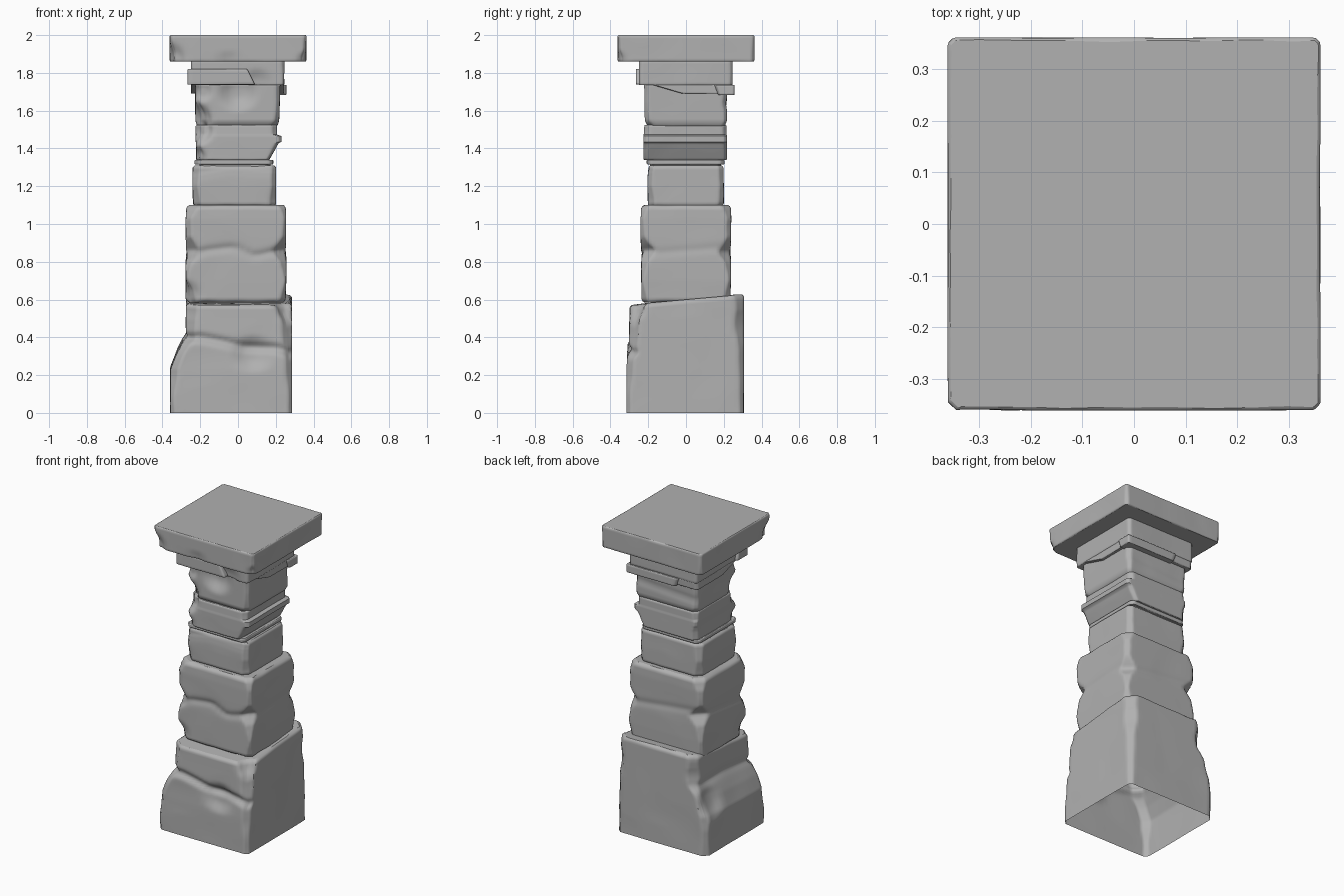
import bpy, bmesh, math
from mathutils import Vector, noise

if "Cube" in bpy.data.objects:
    bpy.data.objects.remove(bpy.data.objects["Cube"])

# Mid-grey stone
STONE = bpy.data.materials.new('grey_stone')
STONE.diffuse_color = (.44, .44, .44, 1)
STONE.use_nodes = True
STONE.node_tree.nodes["Principled BSDF"].inputs["Base Color"].default_value = STONE.diffuse_color


def lerp_table(rows, v):
    """Linear interpolation in rows whose first entry is the key."""
    for a, b in zip(rows, rows[1:]):
        if v <= b[0]:
            t = max(0.0, (v - a[0]) / max(b[0] - a[0], 1e-6))
            return [p + (q - p) * t for p, q in zip(a[1:], b[1:])]
    return list(rows[-1][1:])


def smooth(t):
    t = min(1, max(0, t))
    return t * t * (3 - 2 * t)


FACES = {'front': Vector((0, -1)), 'back': Vector((0, 1)),
         'left': Vector((-1, 0)), 'right': Vector((1, 0))}


def stone(name, rows, tilt=0.0, edge=0.012, cracks=(), scoops=(), open_bottom=False, seed=0, n=26, step=0.012):
    """Worn block lofted through rows (z, x0, x1, y0, y1, corner chamfer).
    cracks: (face, [(u, z)..], inset above, groove); scoops: (x, y, z, radius, depth)"""
    zb, zt = rows[0][0], rows[-1][0]
    count = max(6, int((zt - zb) / step))
    zs = {zb, zb + edge * .4, zb + edge, zt - edge, zt - edge * .4, zt}
    zs |= {zb + edge + (zt - zb - 2 * edge) * i / count for i in range(1, count)}
    bm, rings = bmesh.new(), []
    for z in sorted(zs):
        x0, x1, y0, y1, c = lerp_table(rows, z)
        ring = []
        near_end = max(0, 1 - (z - zb) / edge) if not open_bottom else 0
        near_end = max(near_end, 1 - (zt - z) / edge)
        for side in range(4):
            for i in range(n):
                t = math.sin(math.pi / 2 * (2 * i / n - 1))
                u, v = [(t, -1), (1, t), (-t, 1), (-1, -t)][side]
                x = x0 + (x1 - x0) * (u + 1) / 2
                y = y0 + (y1 - y0) * (v + 1) / 2
                sx, sy = (1 if u >= 0 else -1), (1 if v >= 0 else -1)
                nx = (-1 if abs(x - x0) < 1e-4 else 1 if abs(x - x1) < 1e-4 else 0)
                ny = (-1 if abs(y - y0) < 1e-4 else 1 if abs(y - y1) < 1e-4 else 0)
                # chipped vertical corners
                a, b = min(x - x0, x1 - x), min(y - y0, y1 - y)
                cc = c * (1 + .7 * noise.noise(Vector((sx * 3.3, sy * 5.1 + seed, z * 7))))
                d = max(0, cc - a - b) / 2
                w = {'front': smooth((y0 + .1 - y) / .08), 'back': smooth((y - y1 + .1) / .08),
                     'left': smooth((x0 + .1 - x) / .08), 'right': smooth((x - x1 + .1) / .08)}
                p = Vector((x - sx * d, y - sy * d))
                # rounded rims and gentle surface wear
                wear = noise.noise(Vector((x * 5, y * 5, z * 5 + seed)))
                rim = near_end ** 2 * edge * (1 + .8 * noise.noise(Vector((x * 9, y * 9, seed))))
                if d > 0:
                    nx, ny = sx * .7, sy * .7
                p -= Vector((nx, ny)) * (rim + max(0, wear) * .004)
                for face, line, above, groove in cracks:
                    uu = x if face in ('front', 'back') else y
                    h = z - lerp_table(line, uu)[0]
                    amt = above * smooth(h / .02) + groove * math.exp(-(h / .022) ** 2)
                    p -= FACES[face] * w[face] * amt
                for (cx, cy, cz, r, depth) in scoops:
                    k = (Vector((x, y, z)) - Vector((cx, cy, cz))).length / r
                    if k < 1:
                        p -= Vector((cx, cy)).normalized() * depth * smooth(1.4 * (1 - k))
                ring.append(bm.verts.new((p.x, p.y, z + tilt * y * smooth((z - zb) / (zt - zb)))))
        rings.append(ring)
    for r, s in zip(rings, rings[1:]):
        for i in range(len(r)):
            j = (i + 1) % len(r)
            bm.faces.new((r[i], r[j], s[j], s[i]))
    bm.faces.new(rings[-1])
    if not open_bottom:
        bm.faces.new(rings[0][::-1])
    mesh = bpy.data.meshes.new(name)
    bm.to_mesh(mesh)
    bm.free()
    mesh.materials.append(STONE)
    ob = bpy.data.objects.new(name, mesh)
    bpy.context.collection.objects.link(ob)
    bpy.ops.object.select_all(action='DESELECT')
    ob.select_set(True)
    bpy.context.view_layer.objects.active = ob
    bpy.ops.object.shade_smooth_by_angle(angle=math.radians(52))
    for poly in mesh.polygons:          # flat bed faces
        if len(poly.vertices) > 4:
            poly.use_smooth = False
    return ob


# Flared foundation stone, open underneath, with a split across front and left
stone('base_stone', [
    (0, -.36, .287, -.315, .307, .025), (.24, -.36, .287, -.315, .307, .03),
    (.33, -.325, .287, -.313, .307, .035), (.42, -.278, .287, -.312, .307, .04),
    (.52, -.276, .287, -.308, .307, .045), (.60, -.276, .287, -.306, .307, .07)],
    tilt=.09, edge=.016, open_bottom=True, seed=1,
    cracks=[('front', [(-.36, .41), (-.2, .42), (-.1, .40), (.03, .365), (.2, .36), (.29, .33)], .008, .022),
            ('left', [(-.32, .42), (0, .44), (.3, .40)], 0, .008)],
    scoops=[(.08, -.33, .33, .12, .025), (-.37, .22, .32, .13, .03), (.3, -.32, .6, .13, .025)])

# Large shaft stone with a worn waist
stone('shaft_stone', [
    (.585, -.277, .252, -.236, .235, .035), (.70, -.277, .256, -.237, .238, .015),
    (.80, -.277, .256, -.237, .238, .03), (.86, -.275, .255, -.236, .237, .065),
    (.93, -.277, .256, -.237, .238, .025), (1.03, -.277, .256, -.237, .24, .025),
    (1.10, -.273, .253, -.234, .238, .06)], edge=.018, seed=4,
    cracks=[('front', [(-.28, .80), (-.18, .86), (-.02, .88), (.08, .83), (.26, .87)], -.003, .008),
            ('back', [(-.28, .9), (0, .87), (.26, .84)], 0, .005),
            ('right', [(-.24, .84), (.24, .88)], 0, .004),
            ('left', [(-.24, .82), (.24, .88)], 0, .006)],
    scoops=[(-.28, -.24, .62, .1, .025)])

# Lower neck block
stone('neck_block', [
    (1.095, -.238, .202, -.202, .20, .035), (1.2, -.242, .202, -.204, .20, .02),
    (1.31, -.24, .202, -.204, .199, .03)], edge=.013, seed=8,
    cracks=[('front', [(-.24, 1.25), (-.05, 1.285), (.2, 1.27)], .006, .003)])

# Thin rim courses
stone('neck_seam', [(1.30, -.205, .175, -.19, .185, .02), (1.345, -.205, .165, -.19, .185, .02)],
      edge=.004, seed=2)
stone('neck_rim', [(1.315, -.23, .187, -.208, .203, .02), (1.34, -.23, .187, -.208, .203, .02)],
      edge=.005, seed=3)

# Undercut band with protruding lip on the right
stone('neck_band', [
    (1.338, -.222, .165, -.226, .217, .02), (1.40, -.222, .20, -.226, .217, .02),
    (1.428, -.222, .215, -.226, .217, .015), (1.43, -.224, .23, -.226, .217, .012),
    (1.47, -.226, .23, -.226, .217, .012), (1.473, -.225, .207, -.224, .215, .02),
    (1.525, -.224, .207, -.22, .214, .025)], edge=.006, seed=5, step=.008,
    scoops=[(-.22, -.23, 1.5, .1, .04), (-.23, -.22, 1.35, .08, .025)])

# Upper neck block
stone('upper_neck', [
    (1.515, -.215, .207, -.2, .204, .03), (1.545, -.226, .218, -.218, .216, .025),
    (1.65, -.227, .222, -.22, .22, .02), (1.745, -.227, .224, -.222, .222, .02)], edge=.008, seed=9,
    cracks=[('back', [(-.23, 1.6), (.22, 1.63)], .004, .006)],
    scoops=[(-.24, -.23, 1.55, .12, .045), (.0, -.25, 1.70, .12, .035), (-.2, -.22, 1.7, .07, .02)])

# Crown stone under the cap, stepped lower at the back
stone('crown_stone', [(1.735, -.25, .245, -.25, .247, .012), (1.865, -.25, .245, -.25, .247, .012)],
      edge=.004, seed=6, scoops=[(.1, -.28, 1.74, .1, .02)])
stone('crown_step', [(1.69, -.25, .243, -.02, .24, .012), (1.74, -.25, .243, -.19, .243, .012)],
      edge=.004, seed=7)

# Broken trim strips wrapping the crown: front left and back right
stone('front_trim', [(1.738, -.267, .09, -.265, -.15, .008), (1.82, -.267, .05, -.265, -.17, .008)],
      edge=.004, seed=11, n=16)
stone('back_trim', [(1.683, -.1, .257, .17, .257, .01), (1.737, -.12, .257, .15, .257, .01)],
      edge=.004, seed=12, n=16)

# Flat square cap slab with chipped corners
stone('cap_slab', [
    (1.86, -.362, .362, -.362, .362, .018), (1.93, -.362, .362, -.362, .362, .014),
    (2.0, -.362, .362, -.362, .362, .012)], edge=.006, seed=14, n=32,
    scoops=[(-.37, -.37, 1.87, .11, .03), (.37, -.37, 1.86, .07, .018), (-.05, -.38, 1.86, .07, .01)])
